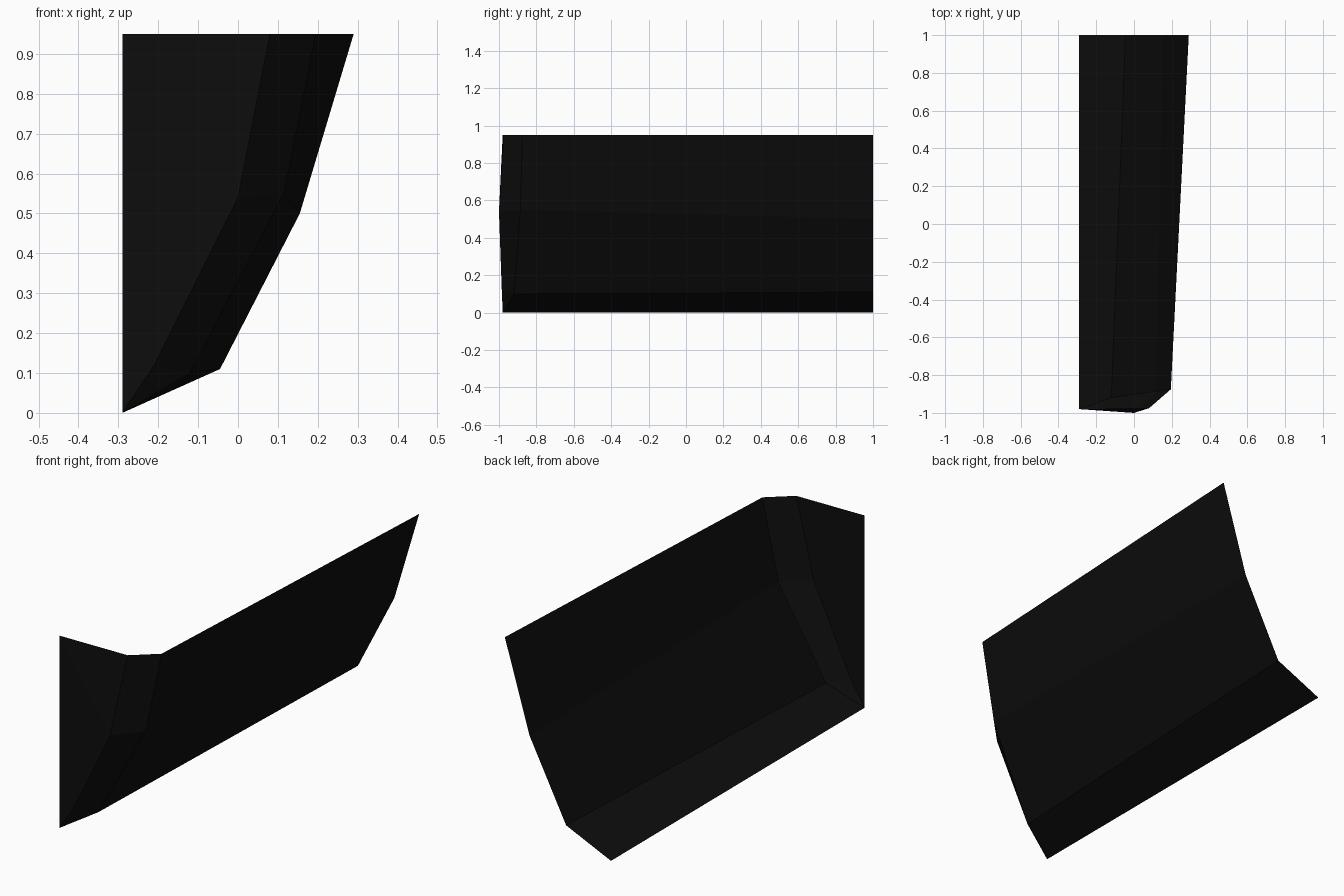
import bpy
import bmesh

cube = bpy.data.objects.get("Cube")
if cube:
    bpy.data.objects.remove(cube, do_unlink=True)

# Single near-black paint
black = bpy.data.materials.new("matte black")
black.use_nodes = True
colour = (0.004, 0.004, 0.004, 1)
black.diffuse_color = colour
black.node_tree.nodes["Principled BSDF"].inputs["Base Color"].default_value = colour

# Cross-sections from the top rim down to the bottom edge
toe = (-0.29, -0.98, 0)
rim_end = (-0.29, -0.98, 0.95)
stations = [
    [(0.08, -0.975, 0.95), (0, -1, 0.54), (-0.21, -0.985, 0.12), toe],
    [(0.195, -0.875, 0.95), (0.115, -0.885, 0.55), (-0.12, -0.92, 0.1), toe],
    [(0.29, 1, 0.95), (0.155, 1, 0.5), (-0.045, 1, 0.11), (-0.29, 1, 0)],
]

bm = bmesh.new()
shared = {}


def vert(co):
    if co not in shared:
        shared[co] = bm.verts.new(co)
    return shared[co]


def face(*points):
    # Repeated points collapse, leaving triangles at the toe
    bm.faces.new([vert(p) for p in dict.fromkeys(points)])


# Side wall and bevelled corner, lofted between sections
for a, b in zip(stations, stations[1:]):
    for j in range(len(a) - 1):
        if len({a[j], a[j + 1], b[j], b[j + 1]}) > 2:
            face(a[j], a[j + 1], b[j + 1], b[j])

# Front wall, fanned from the end of the rim
bow = stations[0]
for upper, lower in zip(bow, bow[1:]):
    face(rim_end, lower, upper)

mesh = bpy.data.meshes.new("corner_panel")
bm.to_mesh(mesh)
bm.free()
mesh.materials.append(black)
panel = bpy.data.objects.new("corner_panel", mesh)
bpy.context.collection.objects.link(panel)
